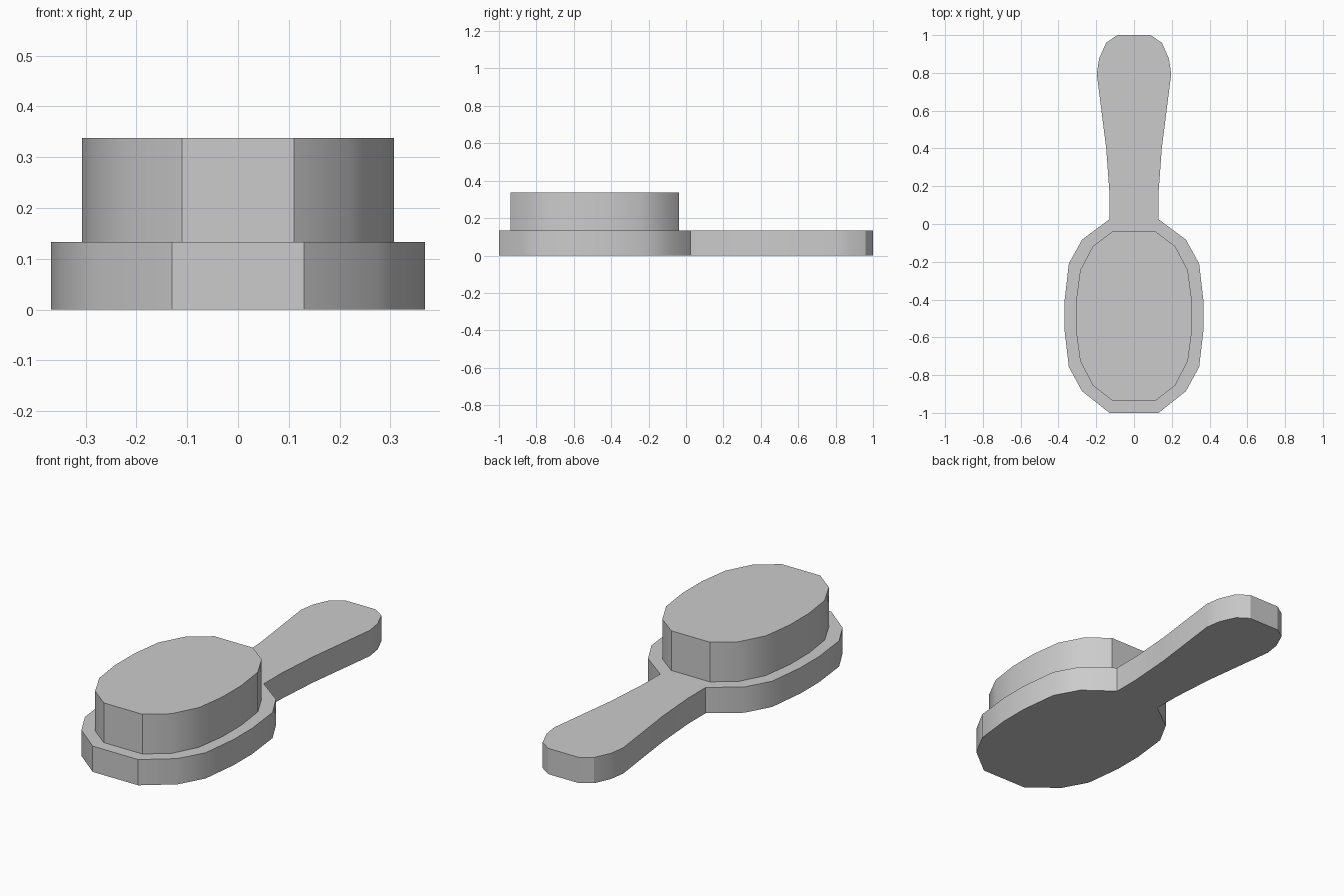
import bpy, bmesh, math

if "Cube" in bpy.data.objects:
    bpy.data.objects.remove(bpy.data.objects["Cube"])


def extruded_outline(name, half, z0, z1):
    """Mirror a right-hand outline across x = 0 and extrude it upward."""
    outline = half + [(-x, y) for x, y in reversed(half)]
    bm = bmesh.new()
    base = bm.faces.new([bm.verts.new((x, y, z0)) for x, y in outline])
    top = bmesh.ops.extrude_face_region(bm, geom=[base], use_keep_orig=True)
    verts = [g for g in top["geom"] if isinstance(g, bmesh.types.BMVert)]
    bmesh.ops.translate(bm, verts=verts, vec=(0, 0, z1 - z0))
    bmesh.ops.recalc_face_normals(bm, faces=bm.faces[:])
    mesh = bpy.data.meshes.new(name)
    bm.to_mesh(mesh)
    bm.free()
    obj = bpy.data.objects.new(name, mesh)
    bpy.context.collection.objects.link(obj)
    bpy.ops.object.select_all(action="DESELECT")
    obj.select_set(True)
    bpy.context.view_layer.objects.active = obj
    bpy.ops.object.shade_smooth_by_angle(angle=math.radians(30))
    return obj


# Paddle: oval head, narrow neck and flared handle in one slab
head = [(0.13, -1.0), (0.275, -0.885), (0.345, -0.757), (0.368, -0.56),
        (0.368, -0.41), (0.345, -0.21), (0.275, -0.083), (0.13, 0.025)]
handle = [(0.13, 0.165), (0.147, 0.40), (0.197, 0.795), (0.185, 0.875),
          (0.147, 0.96), (0.088, 1.0)]
extruded_outline("brush_body", head + handle, 0.0, 0.133)

# Bristle block: smaller oval standing on the head
bristles = [(0.11, -0.938), (0.218, -0.855), (0.285, -0.725), (0.307, -0.565),
            (0.307, -0.41), (0.285, -0.245), (0.218, -0.118), (0.11, -0.037)]
extruded_outline("bristle_block", bristles, 0.133, 0.338)
